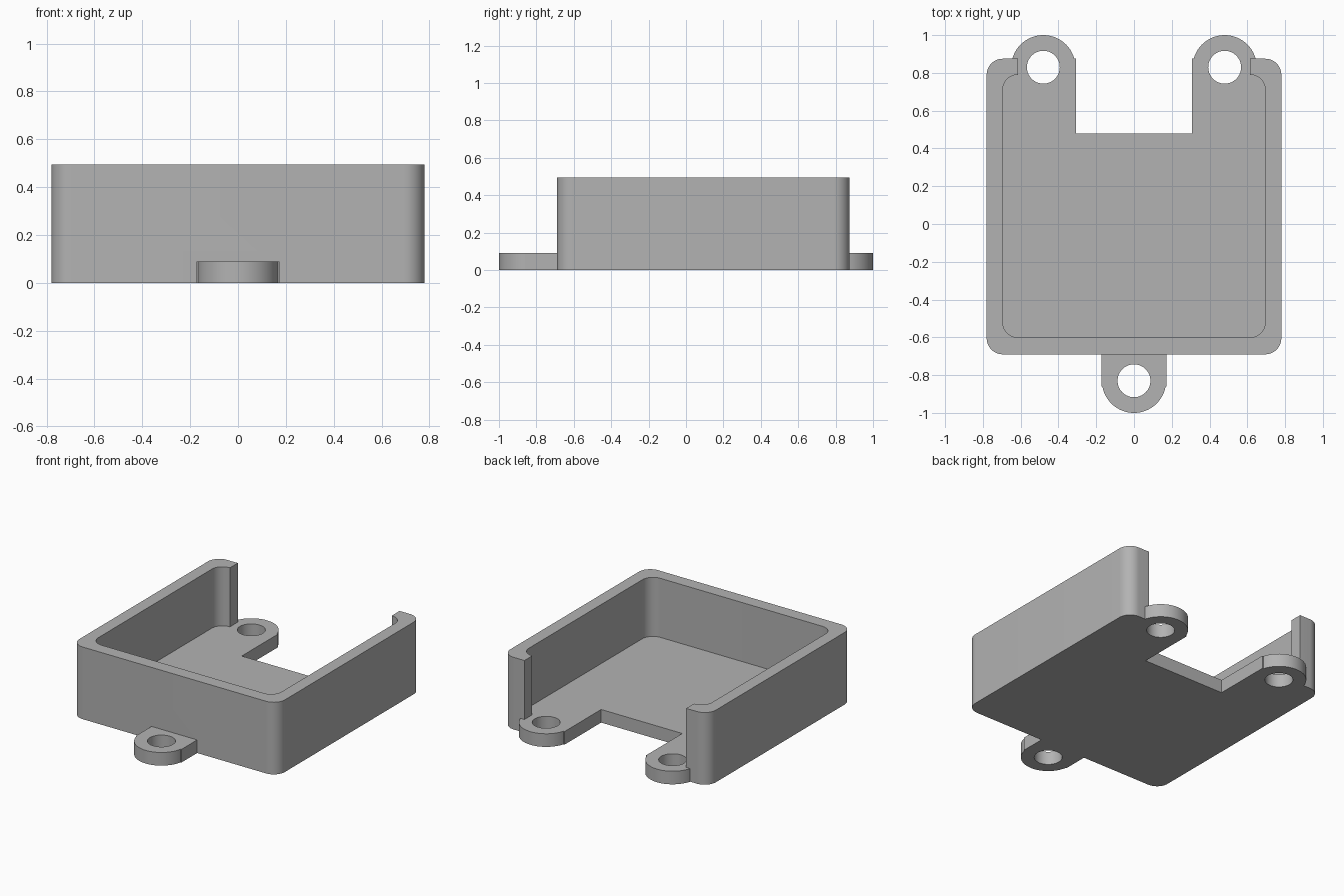
import bpy
import bmesh
from math import sin, cos, pi, radians

cube = bpy.data.objects.get("Cube")
if cube:
    bpy.data.objects.remove(cube, do_unlink=True)

FLOOR, HEIGHT = 0.09, 0.495
TAB_R, HOLE_R = 0.17, 0.087
TABS = [(-0.48, 0.83), (0.48, 0.83), (0, -0.83)]

grey = bpy.data.materials.new("plain grey")
grey.use_nodes = True
colour = (0.45, 0.45, 0.45, 1)
grey.diffuse_color = colour
grey.node_tree.nodes["Principled BSDF"].inputs["Base Color"].default_value = colour


def prism(name, points, z0, z1):
    """Extrude a counter-clockwise outline from z0 to z1."""
    bm = bmesh.new()
    base = bm.faces.new([bm.verts.new((x, y, z0)) for x, y in points])
    top = bmesh.ops.extrude_face_region(bm, geom=[base])["geom"]
    for v in top:
        if isinstance(v, bmesh.types.BMVert):
            v.co.z = z1
    bmesh.ops.recalc_face_normals(bm, faces=bm.faces)
    mesh = bpy.data.meshes.new(name)
    bm.to_mesh(mesh)
    bm.free()
    mesh.materials.append(grey)
    obj = bpy.data.objects.new(name, mesh)
    bpy.context.collection.objects.link(obj)
    return obj


def rectangle(x0, x1, y0, y1):
    return [(x0, y0), (x1, y0), (x1, y1), (x0, y1)]


def rounded(x0, x1, y0, y1, r, steps=12):
    corners = [(x1 - r, y1 - r), (x0 + r, y1 - r), (x0 + r, y0 + r), (x1 - r, y0 + r)]
    return [(cx + r * cos(a), cy + r * sin(a))
            for i, (cx, cy) in enumerate(corners)
            for a in [(i + s / steps) * pi / 2 for s in range(steps + 1)]]


def circle(cx, cy, r, n=64):
    return [(cx + r * cos(2 * pi * i / n), cy + r * sin(2 * pi * i / n)) for i in range(n)]


# Solid block with rounded corners
tray = prism("open_tray", rounded(-0.78, 0.78, -0.69, 0.875, 0.085), 0, HEIGHT)

# Pocket, rear opening, and notch in the floor
steps = [
    ("DIFFERENCE", prism("pocket", rounded(-0.695, 0.695, -0.6, 0.79, 0.08), FLOOR, 1)),
    ("DIFFERENCE", prism("rear_opening", rectangle(-0.614, 0.614, 0.6, 1.2), FLOOR, 1)),
    ("DIFFERENCE", prism("floor_notch", rectangle(-0.308, 0.308, 0.48, 1.2), -1, 1)),
    ("UNION", prism("front_tab_neck", rectangle(-0.173, 0.173, -0.86, -0.65), 0, FLOOR)),
]
# Mounting tabs and their screw holes
steps += [("UNION", prism("tab", circle(x, y, TAB_R), 0, FLOOR)) for x, y in TABS]
steps += [("DIFFERENCE", prism("screw_hole", circle(x, y, HOLE_R), -1, 0.2)) for x, y in TABS]

for operation, tool in steps:
    mod = tray.modifiers.new(tool.name, "BOOLEAN")
    mod.operation = operation
    mod.solver = "EXACT"
    mod.object = tool

# Bake the result and remove the helpers
graph = bpy.context.evaluated_depsgraph_get()
result = bpy.data.meshes.new_from_object(tray.evaluated_get(graph))
tray.modifiers.clear()
tray.data = result
for _, tool in steps:
    bpy.data.objects.remove(tool, do_unlink=True)

# Smooth the rounded walls, keep the edges crisp
bpy.ops.object.select_all(action="DESELECT")
tray.select_set(True)
bpy.context.view_layer.objects.active = tray
bpy.ops.object.shade_smooth_by_angle(angle=radians(30))
